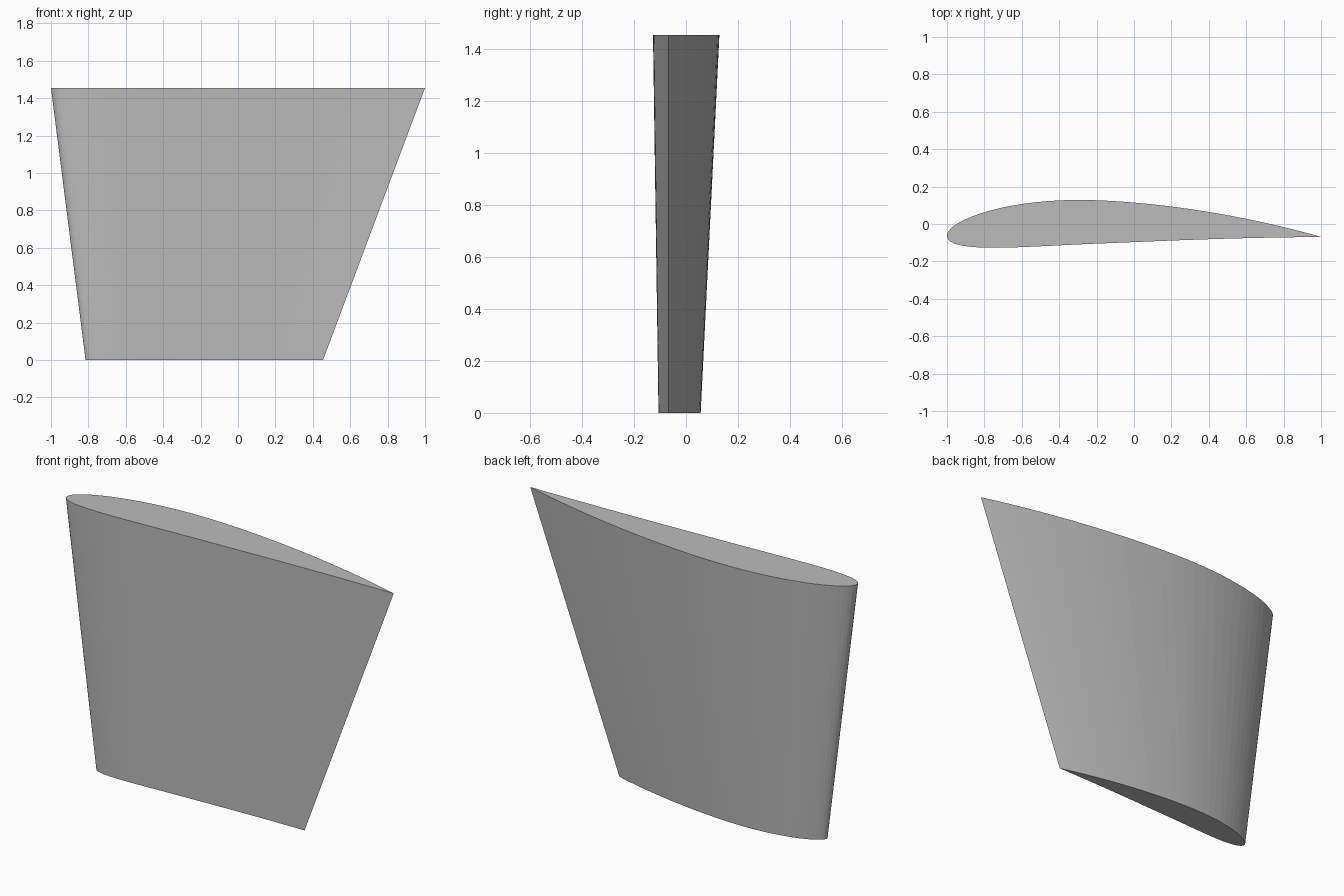
import bpy
import bmesh
import math

cube = bpy.data.objects.get("Cube")
if cube:
    bpy.data.objects.remove(cube, do_unlink=True)

CAMBER, CAMBER_POS, THICKNESS = 0.04, 0.4, 0.12
STEPS = 40
HEIGHT = 1.455
TRAILING_Y = -0.069


def surface_point(t, side):
    """Point on a unit-chord cambered airfoil; side is +1 upper, -1 lower."""
    half = 5 * THICKNESS * (0.2969 * math.sqrt(t) - 0.126 * t - 0.3516 * t**2
                            + 0.2843 * t**3 - 0.1036 * t**4)
    p = CAMBER_POS if t < CAMBER_POS else 1 - CAMBER_POS
    d = CAMBER_POS - t
    camber = CAMBER * (1 - (d / p) ** 2)
    angle = math.atan(2 * CAMBER * d / p**2)
    return t - side * half * math.sin(angle), camber + side * half * math.cos(angle)


def airfoil():
    """Closed outline: trailing edge, over the top, around the nose, back below."""
    ts = [(1 - math.cos(math.pi * i / STEPS)) / 2 for i in range(STEPS + 1)]
    upper = [surface_point(t, 1) for t in reversed(ts)]
    lower = [surface_point(t, -1) for t in ts[1:-1]]
    return upper + lower


def section(bm, nose_x, tail_x, z):
    chord = tail_x - nose_x
    return [bm.verts.new((nose_x + chord * x, TRAILING_Y + chord * y, z))
            for x, y in airfoil()]


# Tapered wing lofted between the tip and root sections
bm = bmesh.new()
bottom = section(bm, -0.815, 0.455, 0)
top = section(bm, -1, 1, HEIGHT)
count = len(bottom)
for i in range(count):
    j = (i + 1) % count
    bm.faces.new((bottom[i], bottom[j], top[j], top[i]))
bm.faces.new(top)
bm.faces.new(list(reversed(bottom)))
bmesh.ops.recalc_face_normals(bm, faces=bm.faces)
mesh = bpy.data.meshes.new("wing")
bm.to_mesh(mesh)
bm.free()
wing = bpy.data.objects.new("wing", mesh)
bpy.context.collection.objects.link(wing)

# Plain grey finish
grey = bpy.data.materials.new("light grey")
grey.use_nodes = True
colour = (0.5, 0.5, 0.5, 1)
grey.diffuse_color = colour
grey.node_tree.nodes["Principled BSDF"].inputs["Base Color"].default_value = colour
mesh.materials.append(grey)
